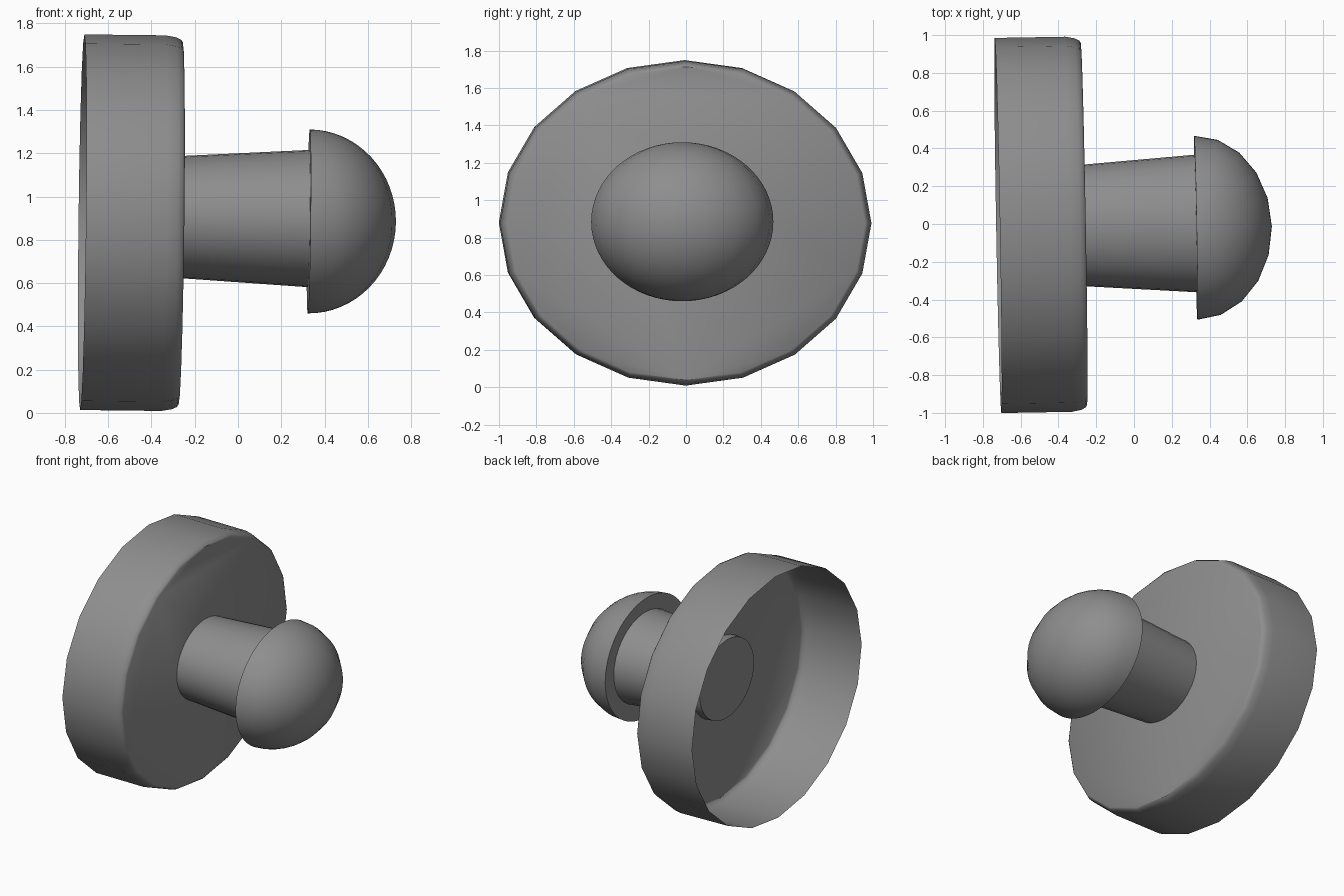
import bpy, bmesh, math
from mathutils import Matrix

if "Cube" in bpy.data.objects:
    bpy.data.objects.remove(bpy.data.objects["Cube"])

grey = bpy.data.materials.new("plain grey")
grey.diffuse_color = (0.27, 0.27, 0.27, 1)
grey.use_nodes = True
grey.node_tree.nodes["Principled BSDF"].inputs["Base Color"].default_value = grey.diffuse_color

# the whole model leans by about one degree
TILT = Matrix.Rotation(0.0175, 4, 'Z') @ Matrix.Rotation(0.0115, 4, 'Y')


def finish(name, bm, centre):
    bmesh.ops.transform(bm, matrix=Matrix.Translation(centre) @ TILT, verts=bm.verts)
    me = bpy.data.meshes.new(name)
    bm.to_mesh(me)
    bm.free()
    me.materials.append(grey)
    ob = bpy.data.objects.new(name, me)
    bpy.context.collection.objects.link(ob)
    bpy.ops.object.select_all(action='DESELECT')
    ob.select_set(True)
    bpy.context.view_layer.objects.active = ob
    bpy.ops.object.shade_smooth_by_angle(angle=math.radians(35))


def lathe_x(name, profile, sides, centre, cap_back):
    """Elliptical rings along x: profile rows are (x, y radius, z radius)."""
    bm = bmesh.new()
    rings = []
    for x, ry, rz in profile:
        rings.append([bm.verts.new((x, ry * math.cos(2 * math.pi * i / sides),
                                    rz * math.sin(2 * math.pi * i / sides)))
                      for i in range(sides)])
    for a, b in zip(rings, rings[1:]):
        for i in range(sides):
            j = (i + 1) % sides
            bm.faces.new((a[i], a[j], b[j], b[i]))
    bm.faces.new(rings[-1])
    if cap_back:
        bm.faces.new(rings[0][::-1])
    bm.normal_update()
    finish(name, bm, centre)


# wide dish, open at the back, rounded front edge
lathe_x("base_dish", [(x, r * 0.993, r * 0.868) for x, r in
        ((-0.455, 1.0), (-0.08, 1.0), (-0.03, 0.99), (-0.008, 0.978), (0, 0.965))],
        20, (-0.265, 0, 0.876), False)

# flaring stem, poking slightly through the dish
lathe_x("stem", [(-0.32, 0.318, 0.279), (0.34, 0.365, 0.318)], 32,
        (0, -0.003, 0.902), True)

# half-ball knob with its poles up and down, flat at the back
bm = bmesh.new()
bmesh.ops.create_uvsphere(bm, u_segments=20, v_segments=32, radius=1)
cut = bmesh.ops.bisect_plane(bm, geom=bm.verts[:] + bm.edges[:] + bm.faces[:], dist=1e-4,
                             plane_co=(0, 0, 0), plane_no=(1, 0, 0), clear_inner=True)
bmesh.ops.holes_fill(bm, edges=[e for e in bm.edges if e.is_boundary], sides=0)
bmesh.ops.scale(bm, vec=(0.403, 0.487, 0.425), verts=bm.verts)
bmesh.ops.recalc_face_normals(bm, faces=bm.faces)
finish("knob", bm, (0.327, -0.02, 0.885))
